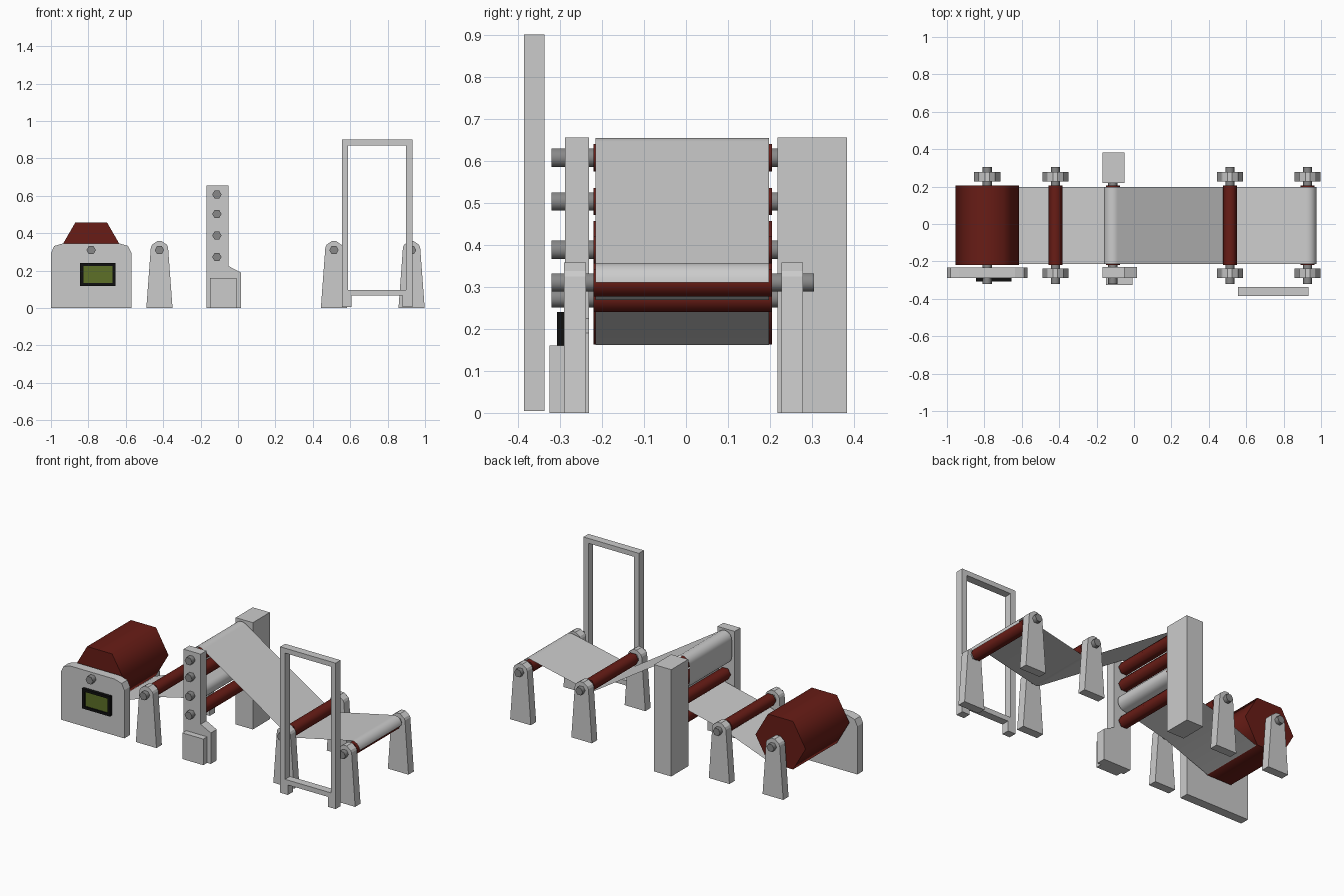
import bpy, bmesh, math
from math import cos, sin, radians

if "Cube" in bpy.data.objects:
    bpy.data.objects.remove(bpy.data.objects["Cube"])


def material(name, rgb):
    m = bpy.data.materials.new(name)
    m.diffuse_color = (*rgb, 1)
    m.use_nodes = True
    m.node_tree.nodes["Principled BSDF"].inputs["Base Color"].default_value = m.diffuse_color
    return m


RED = material("dark_red", (0.14, 0.012, 0.008))
STEEL = material("dark_steel", (0.25, 0.25, 0.25))
BLACK = material("black", (0.005, 0.005, 0.005))
GREEN = material("screen_green", (0.11, 0.16, 0.02))


def finish(name, bm, mat=None, smooth=None):
    me = bpy.data.meshes.new(name)
    bm.to_mesh(me)
    bm.free()
    ob = bpy.data.objects.new(name, me)
    bpy.context.collection.objects.link(ob)
    if mat:
        me.materials.append(mat)
    if smooth:
        bpy.ops.object.select_all(action='DESELECT')
        ob.select_set(True)
        bpy.context.view_layer.objects.active = ob
        bpy.ops.object.shade_smooth_by_angle(angle=radians(smooth))
    return ob


def prism(name, pts, y0, y1, mat=None, smooth=None):
    """Extrude an xz profile from y0 to y1."""
    bm = bmesh.new()
    f = bm.faces.new([bm.verts.new((x, y0, z)) for x, z in pts])
    ext = bmesh.ops.extrude_face_region(bm, geom=[f])["geom"]
    for v in ext:
        if isinstance(v, bmesh.types.BMVert):
            v.co.y = y1
    bmesh.ops.recalc_face_normals(bm, faces=bm.faces)
    return finish(name, bm, mat, smooth)


def box(name, x0, x1, y0, y1, z0, z1, mat=None):
    return prism(name, [(x0, z0), (x1, z0), (x1, z1), (x0, z1)], y0, y1, mat)


def arc(cx, cz, r, a0, a1, n):
    return [(cx + r * cos(radians(a0 + (a1 - a0) * i / n)),
             cz + r * sin(radians(a0 + (a1 - a0) * i / n))) for i in range(n + 1)]


def roller(name, x, z, r):
    """Hexagonal roller on a hexagonal axle."""
    prism(name, arc(x, z, r, 0, 300, 5), -0.22, 0.205, RED, 65)
    prism(name + "_axle", arc(x, z, 0.025, 0, 300, 5), -0.32, 0.305, STEEL, 65)


def stand(name, x, y0, y1):
    half = [(0.07, 0), (0.046, 0.325), (0.04, 0.338), (0.012, 0.358)]
    pts = [(x + a, z) for a, z in half] + [(x - a, z) for a, z in reversed(half)]
    prism(name, pts, y0, y1)


# Rollers and their stands
RZ = 0.31
roller("supply_roll", -0.785, RZ, 0.17)
stand("supply_back_stand", -0.785, 0.227, 0.279)
for label, x in (("infeed", -0.42), ("outfeed", 0.513), ("end", 0.928)):
    roller(label + "_roller", x, RZ, 0.0375)
    stand(label + "_front_stand", x, -0.29, -0.238)
    stand(label + "_back_stand", x, 0.227, 0.279)

# Tower with four stacked rollers
TX, TZ = -0.113, (0.273, 0.388, 0.503, 0.607)
for i, z in enumerate(TZ):
    roller(f"tower_roller_{i + 1}", TX, z, 0.0375)
prism("tower_front_plate", [(-0.168, 0), (0.017, 0), (0.017, 0.19), (-0.052, 0.225),
                            (-0.052, 0.655), (-0.168, 0.655)], -0.288, -0.231)
box("tower_foot_box", -0.15, -0.008, -0.325, -0.288, 0, 0.16)
box("tower_back_column", -0.168, -0.052, 0.218, 0.383, 0, 0.655)

# Control panel with screen
half = [(0.215, 0), (0.215, 0.295), (0.197, 0.332), (0.15, 0.346)]
prism("control_panel", [(-0.785 + a, z) for a, z in half]
      + [(-0.785 - a, z) for a, z in reversed(half)], -0.288, -0.232)
box("screen", -0.83, -0.667, -0.299, -0.287, 0.13, 0.226, GREEN)
for s, x0, x1, z0, z1 in (("left", -0.845, -0.827, 0.118, 0.24), ("right", -0.67, -0.655, 0.118, 0.24),
                          ("bottom", -0.827, -0.67, 0.118, 0.134), ("top", -0.827, -0.67, 0.224, 0.24)):
    box("screen_bezel_" + s, x0, x1, -0.307, -0.287, z0, z1, BLACK)

# Upright gate frame in front
GX0, GX1, GY = 0.556, 0.932, (-0.385, -0.337)
for side, x, d in (("left", GX0, 1), ("right", GX1, -1)):
    prism("gate_post_" + side, [(x, 0.005), (x + d * 0.052, 0.005), (x + d * 0.052, 0.066),
                                (x + d * 0.033, 0.066), (x + d * 0.033, 0.9), (x, 0.9)], *GY)
box("gate_top_bar", GX0 + 0.033, GX1 - 0.033, *GY, 0.87, 0.9)
box("gate_bottom_bar", GX0 + 0.033, GX1 - 0.033, *GY, 0.066, 0.096)

# Paper web threaded around the rollers
R = 0.047
path = [(-0.70, 0.162)]
path += arc(-0.42, RZ, 0.042, -72, -72, 1)[:1]
path += arc(TX, TZ[1], R, -75, 55, 10)
path += arc(TX, TZ[2], R, 235, 180, 5)
path += arc(TX, TZ[3], R, 180, 56, 10)
path += arc(0.513, RZ, 0.042, -124, -76, 5)
path += arc(0.928, RZ, R, 104, 0, 8)
bm = bmesh.new()
rows = [[bm.verts.new((x, y, z)) for y in (-0.215, 0.197)] for x, z in path]
for a, b in zip(rows, rows[1:]):
    bm.faces.new((a[0], b[0], b[1], a[1]))
finish("paper_web", bm, None, 40)
